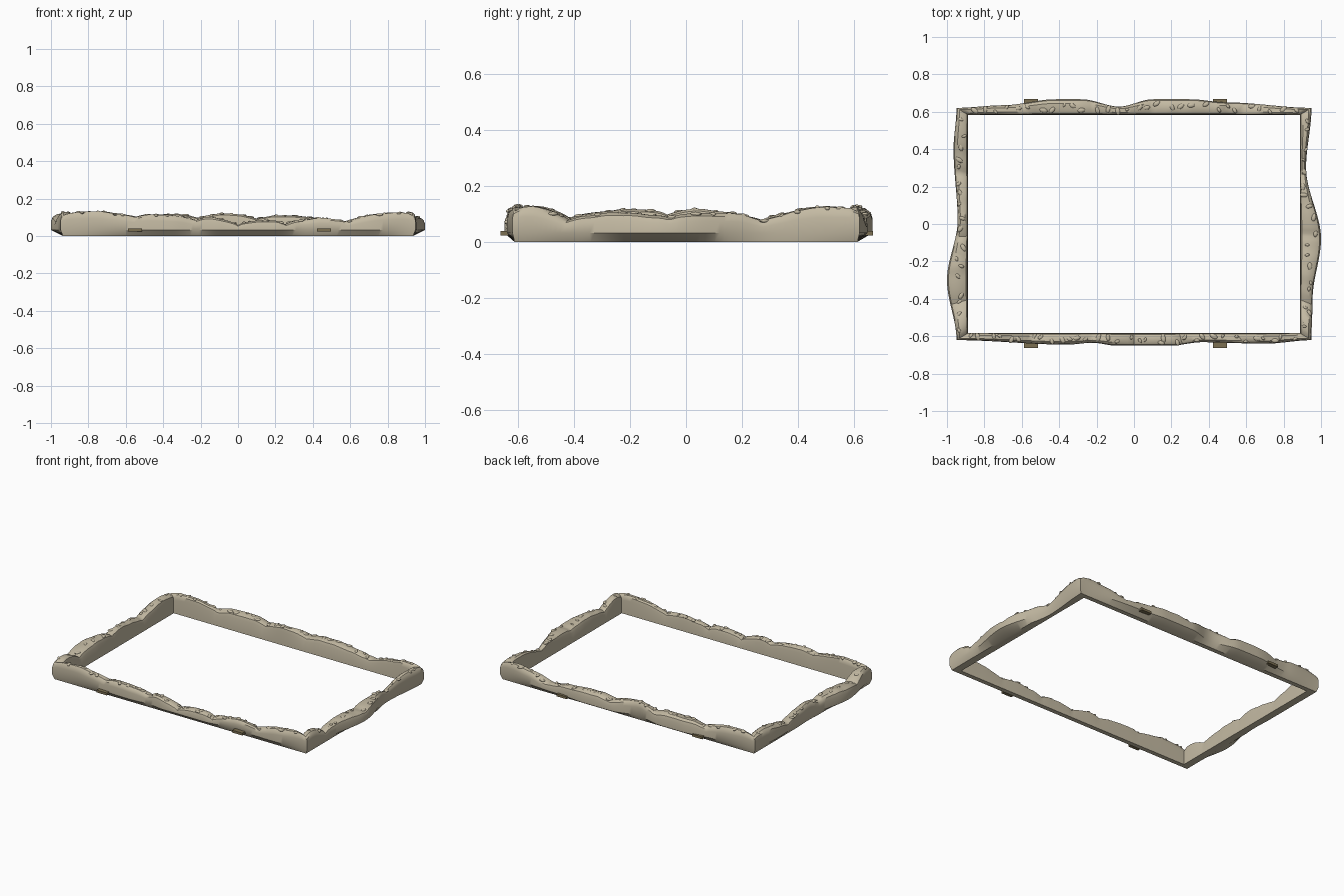
import bpy, bmesh, math, random
from mathutils import Matrix, Vector, noise

if "Cube" in bpy.data.objects:
    bpy.data.objects.remove(bpy.data.objects["Cube"])

random.seed(4)
IN_X, IN_Y = 0.887, 0.583          # inner opening half sizes
DX, DY = 0.062, 0.038              # wall thickness at the corners
RISE = 0.027                       # swell of the crest between two notches


def material(name, rgb):
    m = bpy.data.materials.new(name)
    m.diffuse_color = (*rgb, 1)
    m.use_nodes = True
    m.node_tree.nodes["Principled BSDF"].inputs["Base Color"].default_value = m.diffuse_color
    return m


SAND = material("pale_sand", (0.55, 0.49, 0.365))
BROWN = material("dark_olive_brown", (0.20, 0.16, 0.085))

# Outer edge of each wall between its corners: (position, distance from centre)
EDGE = {
    "front": [(-.36, .645), (-.22, .635), (-.1, .65), (.2, .65), (.36, .632), (.7, .64)],
    "back": [(-.7, .635), (-.42, .667), (-.28, .667), (-.08, .628), (.1, .667), (.3, .667),
             (.5, .65)],
    "left": [(-.3, 1.0), (.02, .943), (.4, .965)],
    "right": [(-.4, .955), (-.08, 1.0), (.3, .92)],
}
# Crest notches: (position, height)
NOTCH = {
    "front": [(-.56, .094), (-.23, .08), (0, .056), (.26, .062), (.59, .072)],
    "back": [(-.6, .09), (-.22, .095), (.1, .09), (.6, .068)],
    "left": [(-.43, .08), (-.07, .095), (.28, .075)],
    "right": [(-.43, .073), (-.06, .08), (.28, .073)],
}
CORNER_Z = 0.11

# Cross-section: (fraction of thickness, fraction of height); None = bevel height
SECTION = [(0, 0), (.8, 0), (1, None), (1, .72), (.93, .9), (.74, 1), (.3, 1), (.1, .93),
           (.03, .75)]


def sample(pts, t):
    """Value and in-between share at t along (position, value) pairs."""
    for (a, va), (b, vb) in zip(pts, pts[1:]):
        if t <= b:
            k = min(max((t - a) / (b - a), 0), 1)
            s = k * k * (3 - 2 * k)
            return va + (vb - va) * s, k
    return pts[-1][1], 1


def wall_point(side, u, frac, zfrac):
    """Point on a wall at u in -1..1, with mitred corners."""
    long_wall = side in ("front", "back")
    inner, corner, half, other = (IN_Y, DY, IN_X, DX) if long_wall else (IN_X, DX, IN_Y, DY)
    end = half + other
    t = u * end
    edge = [(-end, inner + corner)] + EDGE[side] + [(end, inner + corner)]
    d = sample(edge, t)[0] - inner
    h, k = sample([(-end, CORNER_Z)] + NOTCH[side] + [(end, CORNER_Z)], t)
    h += RISE * max(math.sin(math.pi * k), 0) ** 0.6
    fade = min(1, (1 - abs(u)) * 12)
    h += fade * 0.006 * noise.noise(Vector((t * 14, inner * 9 + corner, len(side) * 3.1)))
    if zfrac == 0:
        d = min(d, corner)                     # straight foot under the bulges
    z = 0.032 if zfrac is None else h * zfrac
    out = inner + frac * d
    along = u * (half + frac * other)
    if side in ("front", "left"):
        out = -out
    return (along, out, z) if long_wall else (out, along, z)


def finish(bm, name, mat, smooth=True):
    bmesh.ops.recalc_face_normals(bm, faces=bm.faces)
    me = bpy.data.meshes.new(name)
    bm.to_mesh(me)
    bm.free()
    me.materials.append(mat)
    ob = bpy.data.objects.new(name, me)
    bpy.context.collection.objects.link(ob)
    if smooth:
        bpy.context.view_layer.objects.active = ob
        ob.select_set(True)
        bpy.ops.object.shade_smooth_by_angle(angle=math.radians(35))
        ob.select_set(False)


# Continuous eroded border, lofted counter-clockwise around the opening
bm = bmesh.new()
rows = []
for side, count, run in (("front", 110, 1), ("right", 72, 1), ("back", 110, -1), ("left", 72, -1)):
    for i in range(count):
        u = run * (2 * i / count - 1)
        rows.append([bm.verts.new(wall_point(side, u, f, z)) for f, z in SECTION])
n = len(SECTION)
for a, b in zip(rows, rows[1:] + rows[:1]):
    for j in range(n):
        k = (j + 1) % n
        bm.faces.new((a[j], b[j], b[k], a[k]))
finish(bm, "border_bank", SAND)

# Small flat lumps half sunk in the crest
bm = bmesh.new()
for side, count in (("front", 34), ("back", 30), ("left", 18), ("right", 18)):
    for i in range(count):
        u = -0.97 + 1.94 * (i + random.random() * 0.8) / count
        p = wall_point(side, u, random.uniform(.3, .8), .97)
        size = random.uniform(.009, .017)
        mat = (Matrix.Translation(p) @ Matrix.Rotation(random.uniform(0, 6.28), 4, "Z")
               @ Matrix.Diagonal((size * 1.35, size * .8, .008, 1)))
        bmesh.ops.create_icosphere(bm, subdivisions=2, radius=1, matrix=mat)
finish(bm, "crest_lumps", SAND)

# Small flat tabs near the foot of the long walls
for side, y0, y1 in (("front", -.664, -.60), ("back", .60, .668)):
    for label, x in (("left", -.55), ("right", .46)):
        bm = bmesh.new()
        mat = (Matrix.Translation((x, (y0 + y1) / 2, .031))
               @ Matrix.Diagonal((.076, y1 - y0, .016, 1)))
        bmesh.ops.create_cube(bm, size=1, matrix=mat)
        finish(bm, f"{side}_{label}_tab", BROWN, smooth=False)
